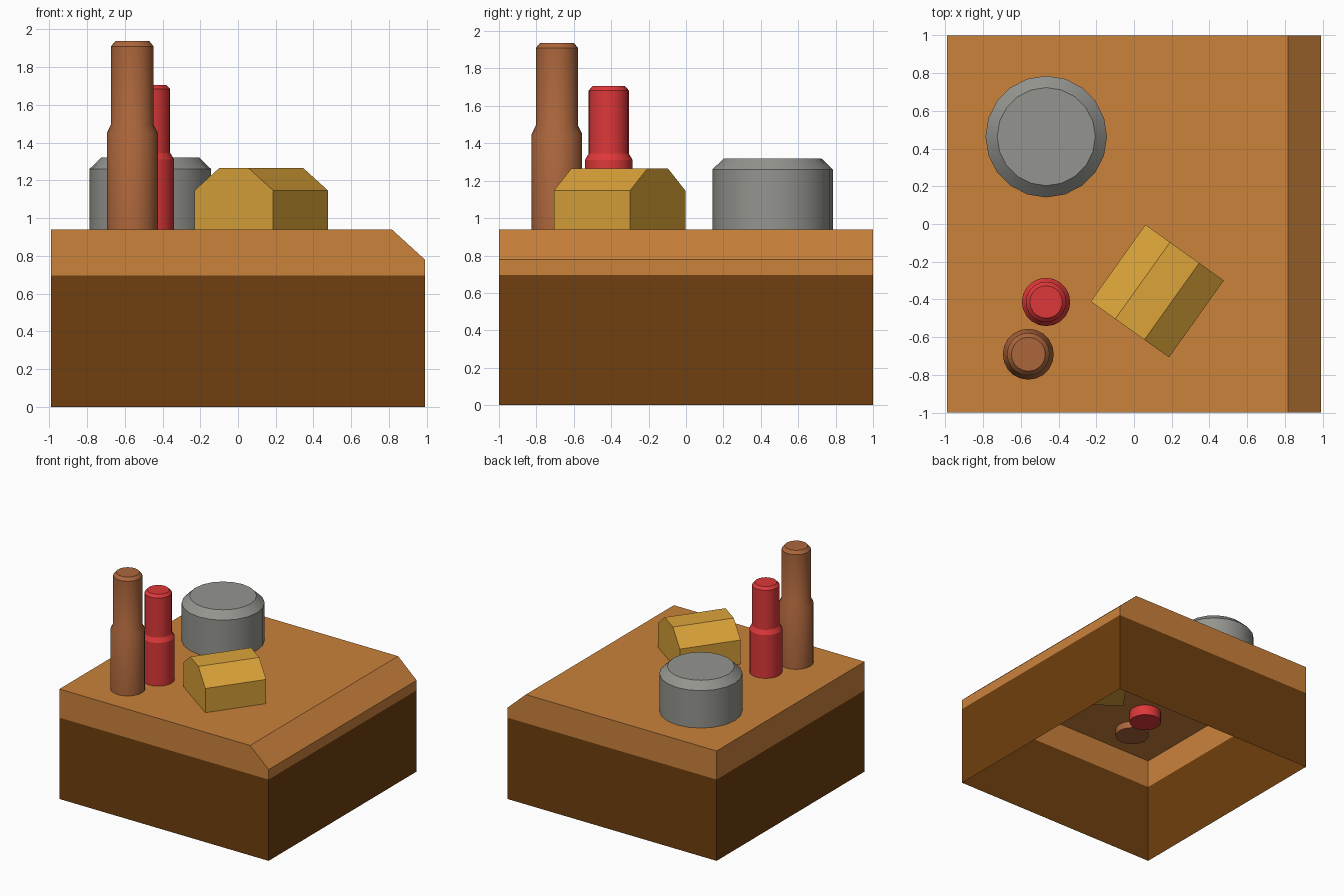
import bpy, bmesh, math
from mathutils import Matrix

if "Cube" in bpy.data.objects:
    bpy.data.objects.remove(bpy.data.objects["Cube"])


def material(name, rgb):
    # sRGB 0-255 to linear
    lin = [((c / 255 + 0.055) / 1.055) ** 2.4 if c > 10 else c / 255 / 12.92 for c in rgb]
    m = bpy.data.materials.new(name)
    m.diffuse_color = (*lin, 1)
    m.use_nodes = True
    m.node_tree.nodes["Principled BSDF"].inputs["Base Color"].default_value = m.diffuse_color
    return m


TAN = material("tan", (203, 130, 59))
DARK = material("dark_brown", (112, 63, 14))
GREY = material("grey", (148, 148, 143))
GOLD = material("gold", (219, 163, 57))
RED = material("red", (222, 56, 58))
BROWN = material("brown", (172, 102, 60))


def finish(name, bm, mats, smooth=None):
    bmesh.ops.recalc_face_normals(bm, faces=bm.faces)
    me = bpy.data.meshes.new(name)
    bm.to_mesh(me)
    bm.free()
    for m in mats:
        me.materials.append(m)
    ob = bpy.data.objects.new(name, me)
    bpy.context.collection.objects.link(ob)
    if smooth:
        bpy.ops.object.select_all(action='DESELECT')
        ob.select_set(True)
        bpy.context.view_layer.objects.active = ob
        bpy.ops.object.shade_smooth_by_angle(angle=math.radians(smooth))
    return ob


def extrude_profile(pts, half):
    # closed x-z profile extruded along y from -half to half
    bm = bmesh.new()
    a, b = [[bm.verts.new((x, y, z)) for x, z in pts] for y in (-half, half)]
    bm.faces.new(a)
    bm.faces.new(b[::-1])
    for i in range(len(pts)):
        j = (i + 1) % len(pts)
        bm.faces.new((a[i], b[i], b[j], a[j]))
    return bm


def turned(name, x, y, profile, mat, sides=20):
    # stacked rings of (radius, height), capped at both ends
    bm = bmesh.new()
    rings = []
    for r, z in profile:
        rings.append([bm.verts.new((x + r * math.cos(2 * math.pi * i / sides),
                                    y + r * math.sin(2 * math.pi * i / sides), z))
                      for i in range(sides)])
    for lo, hi in zip(rings, rings[1:]):
        for i in range(sides):
            j = (i + 1) % sides
            bm.faces.new((lo[i], lo[j], hi[j], hi[i]))
    bm.faces.new(rings[0][::-1])
    bm.faces.new(rings[-1])
    return finish(name, bm, [mat], 30)


# base block: thin shell, open underneath, one sloped edge, dark lower band
bm = extrude_profile([(-0.99, 0), (0.99, 0), (0.99, 0.78), (0.815, 0.94), (-0.99, 0.94)], 1.0)
bmesh.ops.bisect_plane(bm, geom=bm.verts[:] + bm.edges[:] + bm.faces[:],
                       plane_co=(0, 0, 0.695), plane_no=(0, 0, 1))
bmesh.ops.recalc_face_normals(bm, faces=bm.faces)
for f in bm.faces:
    f.material_index = 1 if f.calc_center_median().z < 0.695 else 0
bottom = [f for f in bm.faces if f.calc_center_median().z < 0.01]
# drop the floor after the normals are set
bmesh.ops.delete(bm, geom=bottom, context='FACES_ONLY')
finish("base_block", bm, [TAN, DARK])

# gold block with bevelled top, turned on the base
w = 0.255
bm = extrude_profile([(-w, 0.915), (w, 0.915), (w, 1.147), (w - 0.16, 1.265),
                      (-w + 0.16, 1.265), (-w, 1.147)], 0.25)
bm.transform(Matrix.Translation((0.123, -0.355, 0)) @ Matrix.Rotation(math.radians(-35.5), 4, 'Z'))
finish("gold_block", bm, [GOLD])

# drum and two stepped posts, slightly sunk into the base
turned("grey_drum", -0.465, 0.463,
       [(0.322, 0.915), (0.322, 1.26), (0.26, 1.32)], GREY)
turned("tall_post", -0.56, -0.69,
       [(0.135, 0.88), (0.135, 1.45), (0.113, 1.495), (0.113, 1.91), (0.09, 1.937)], BROWN)
turned("short_post", -0.466, -0.413,
       [(0.128, 0.85), (0.128, 1.31), (0.107, 1.345), (0.107, 1.683), (0.086, 1.706)], RED)
